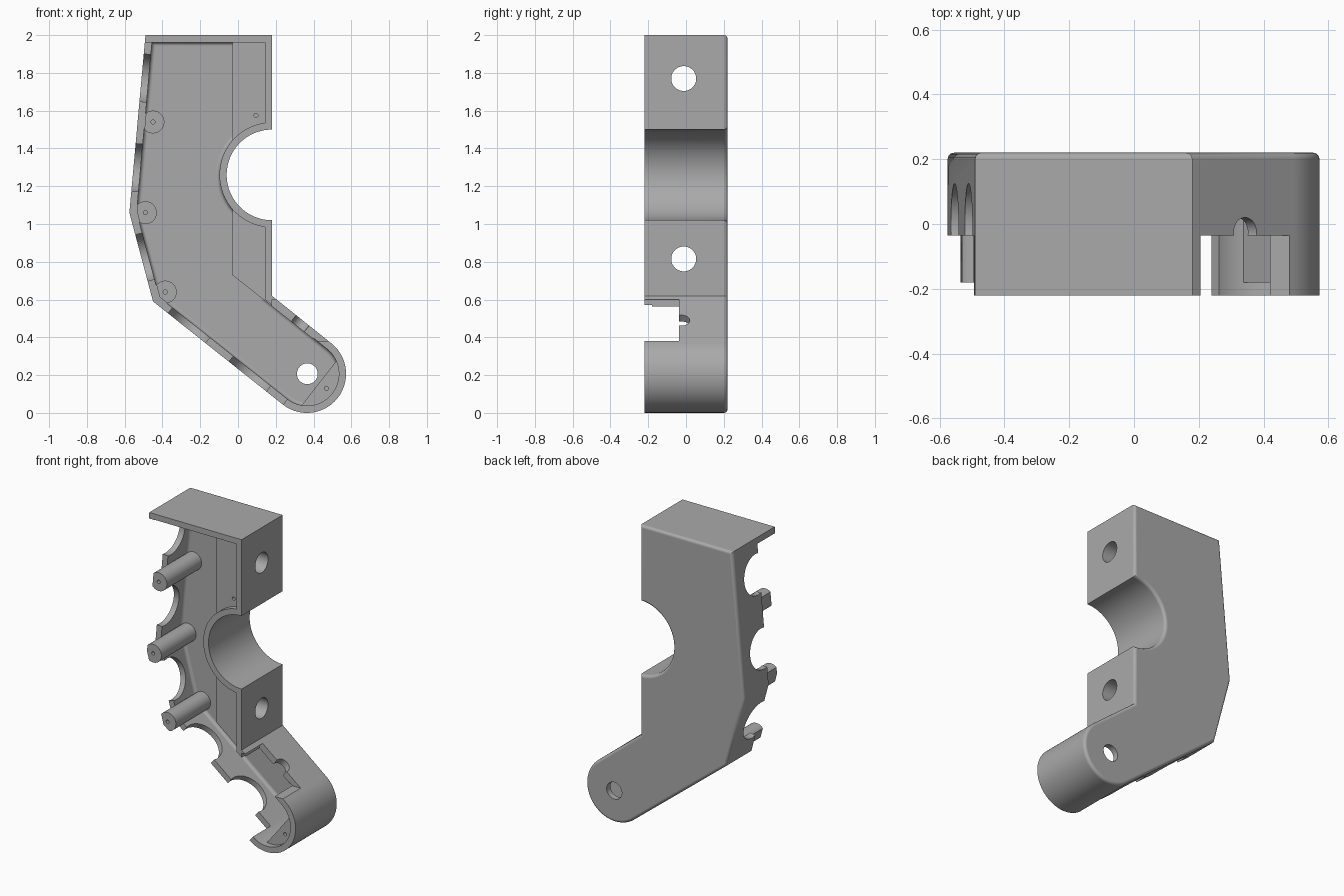
import bpy, bmesh
from math import sin, cos, asin, degrees, radians, pi
from mathutils import Vector

if "Cube" in bpy.data.objects:
    bpy.data.objects.remove(bpy.data.objects["Cube"])

grey = bpy.data.materials.new("plain grey")
grey.use_nodes = True
grey.diffuse_color = (0.4, 0.4, 0.4, 1)
grey.node_tree.nodes["Principled BSDF"].inputs["Base Color"].default_value = (0.4, 0.4, 0.4, 1)


def arc(cx, cz, r, a0, a1, n=48):
    angles = [radians(a0 + (a1 - a0) * i / n) for i in range(n + 1)]
    return [Vector((cx + r * cos(a), cz + r * sin(a))) for a in angles]


def inset(pts, d):
    """Move a clockwise outline inwards by d with mitred corners."""
    out = []
    for i, p in enumerate(pts):
        a = (p - pts[i - 1]).normalized()
        b = (pts[(i + 1) % len(pts)] - p).normalized()
        n1, n2 = Vector((a.y, -a.x)), Vector((b.y, -b.x))
        out.append(p + (n1 + n2) / (1 + n1.dot(n2)) * d)
    return out


# Straight upper body, slanted leg with round end
top, corner, elbow = Vector((-0.49, 2)), Vector((0.18, 2)), Vector((0.18, 0.62))
heel, knee = Vector((-0.45, 0.59)), Vector((-0.575, 1.06))
leg_end = arc(0.365, 0.207, 0.207, 51.5, -128.5)
body = [top, corner, elbow] + leg_end + [heel, knee]


def outline(d):
    """Body outline inset by d, with the round saddle let into its right side."""
    pts = inset(body, d)
    r = 0.24 + d
    a = degrees(asin(d / r))
    return pts[:2] + arc(0.18, 1.26, r, 90 + a, 270 - a) + pts[2:]


def finish(bm, name):
    bmesh.ops.recalc_face_normals(bm, faces=bm.faces[:])
    me = bpy.data.meshes.new(name)
    bm.to_mesh(me)
    bm.free()
    me.materials.append(grey)
    ob = bpy.data.objects.new(name, me)
    bpy.context.collection.objects.link(ob)
    return ob


def loft(name, rings):
    """Join x-z outlines, each given with its y, into a closed solid."""
    bm = bmesh.new()
    loops = [[bm.verts.new((p[0], y, p[1])) for p in pts] for pts, y in rings]
    for lo, hi in zip(loops, loops[1:]):
        for i in range(len(lo)):
            bm.faces.new((lo[i - 1], lo[i], hi[i], hi[i - 1]))
    bm.faces.new(loops[0])
    bm.faces.new(loops[-1])
    return finish(bm, name)


def prism(name, pts, y0, y1):
    return loft(name, [(pts, y0), (pts, y1)])


def rounded_body(name, d, y0, y1, r=0.02):
    turns = [pi / 2 * i / 5 for i in range(6)]
    return loft(name, [(outline(d), y0)] + [
        (outline(d + r * (1 - cos(t))), y1 - r * (1 - sin(t))) for t in turns])


def rod(name, centre, direction, r, length, n=48):
    bm = bmesh.new()
    bmesh.ops.create_cone(bm, cap_ends=True, segments=n, radius1=r, radius2=r, depth=length)
    turn = Vector((0, 0, 1)).rotation_difference(Vector(direction)).to_matrix()
    bmesh.ops.rotate(bm, verts=bm.verts, matrix=turn)
    bmesh.ops.translate(bm, verts=bm.verts, vec=centre)
    return finish(bm, name)


def cut(target, cutter):
    cutter.hide_render = True
    mod = target.modifiers.new("cut", "BOOLEAN")
    mod.operation, mod.solver, mod.object = "DIFFERENCE", "EXACT", cutter
    bpy.context.view_layer.objects.active = target
    bpy.ops.object.modifier_apply(modifier=mod.name)
    bpy.data.objects.remove(cutter)


housing = rounded_body("housing", 0, -0.22, 0.22)

# Deep cavity, leaving the clamp block, the end pad and the screw posts solid
posts = [(-0.45, 1.54), (-0.49, 1.06), (-0.385, 0.64)]
cavity = rounded_body("cavity_cutter", 0.038, -0.3, 0.18)
cut(cavity, prism("clamp_block", [(-0.03, 2.1), (0.4, 2.1), (0.4, 0.39), (-0.03, 0.73)], -0.18, 0.3))
cut(cavity, prism("end_pad", [(0.54, 0.30), (0.7, 0.2), (0.5, -0.1), (0.325, 0.025)], -0.18, 0.3))
for x, z in posts:
    cut(cavity, rod("post", (x, 0.06, z), (0, 1, 0), 0.06, 0.48))
cut(housing, cavity)

# Lowered outer side wall
rim = outline(0.04)
band = [(-0.9, 1.96), (rim[0].x, 1.96), rim[-1], rim[-2], (0.265, 0.078), (0.19, -0.02), (-0.2, -0.2), (-0.9, 0.3)]
cut(housing, prism("wall_cutter", band, -0.3, -0.035))

# Round scallops along the side wall, placed by their share of each straight run
for a, b, t in [(top, knee, 0.24), (top, knee, 0.745), (knee, heel, 0.51),
                (heel, leg_end[-1], 0.26), (heel, leg_end[-1], 0.73)]:
    p = a.lerp(b, t)
    d = (b - a).normalized()
    cut(housing, rod("scallop_cutter", (p.x, -0.005, p.y), (d.y, 0, -d.x), 0.13, 0.16))

# Leg notch with its half-round seat
cut(housing, prism("notch_cutter", [(0.181, 0.6), (0.7, 0.6), (0.7, 0.38), (0.181, 0.38)], -0.3, -0.036))
cut(housing, rod("seat_cutter", (0.335, -0.025, 0.48), (0.623, 0, 0.782), 0.045, 0.2))

# Clamp bolt holes and the pivot hole
for z in (1.77, 0.815):
    cut(housing, rod("bolt_cutter", (0.1, -0.012, z), (1, 0, 0), 0.066, 0.4))
cut(housing, rod("pivot_cutter", (0.367, 0.2, 0.207), (0, 1, 0), 0.055, 0.2))

# Small pilot holes
for x, z in posts + [(0.095, 1.575), (0.468, 0.13)]:
    cut(housing, rod("pilot_cutter", (x, -0.15, z), (0, 1, 0), 0.011, 0.2, 16))

# Smooth curves, sharp corners, level flats
bpy.ops.object.select_all(action="DESELECT")
housing.select_set(True)
bpy.context.view_layer.objects.active = housing
bpy.ops.object.shade_smooth_by_angle(angle=radians(30))
flats = housing.modifiers.new("level_flats", "WEIGHTED_NORMAL")
flats.keep_sharp = True
